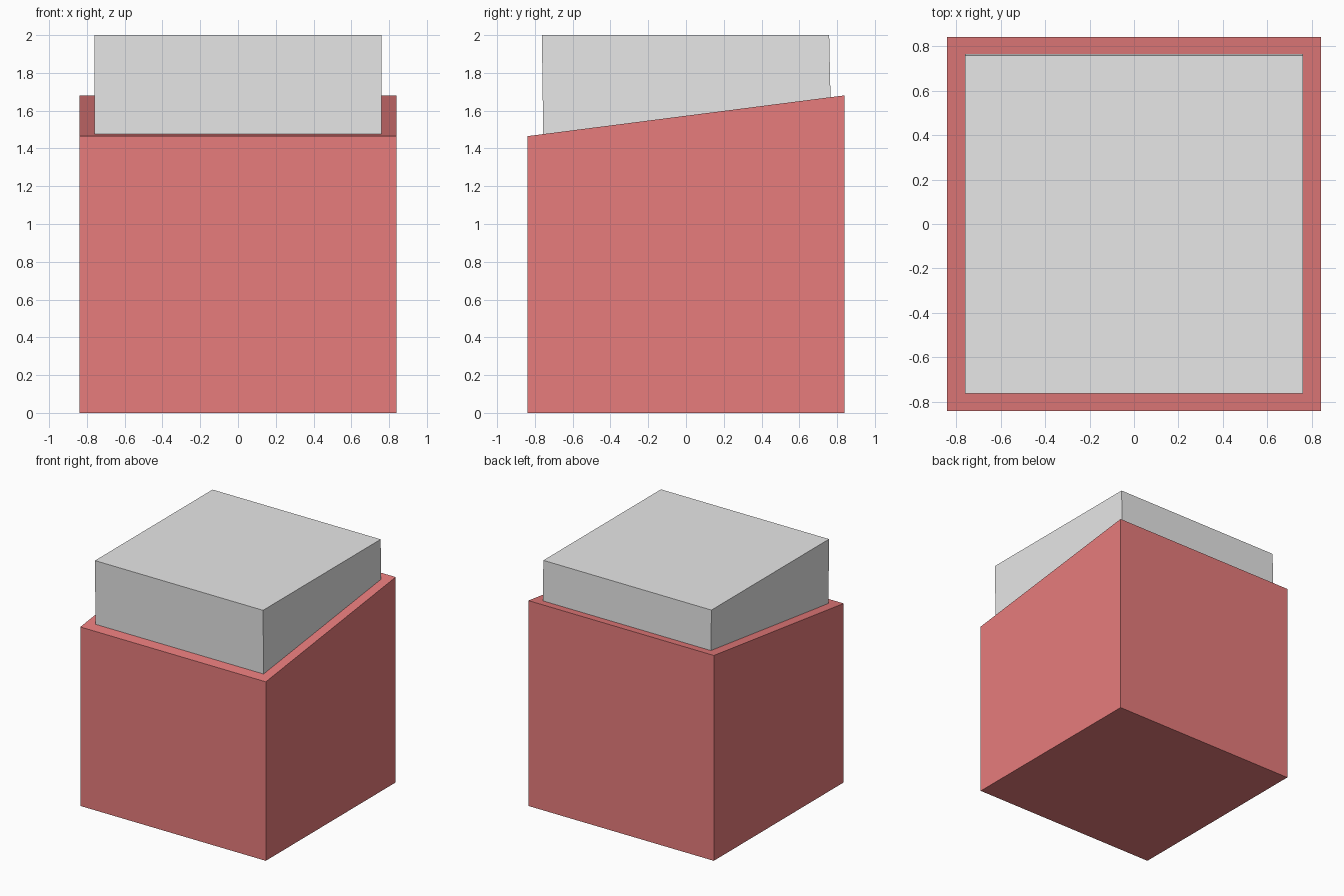
import bpy, bmesh

if "Cube" in bpy.data.objects:
    bpy.data.objects.remove(bpy.data.objects["Cube"])


def material(name, rgb):
    m = bpy.data.materials.new(name)
    m.diffuse_color = (*rgb, 1.0)
    m.use_nodes = True
    m.node_tree.nodes["Principled BSDF"].inputs["Base Color"].default_value = m.diffuse_color
    return m


def slope(y):
    # height of the sloping shoulder at depth y
    return 1.573 + 0.1285 * y


def block(name, half_x, y_low, y_high, z_low, z_high, mat):
    # unit cube reshaped: y ranges and heights differ for bottom and top
    bm = bmesh.new()
    bmesh.ops.create_cube(bm, size=2)
    for v in bm.verts:
        ys, zf = (y_high, z_high) if v.co.z > 0 else (y_low, z_low)
        y = ys[1] if v.co.y > 0 else ys[0]
        v.co = (v.co.x * half_x, y, zf(y))
    mesh = bpy.data.meshes.new(name)
    bm.to_mesh(mesh)
    bm.free()
    mesh.materials.append(mat)
    obj = bpy.data.objects.new(name, mesh)
    bpy.context.collection.objects.link(obj)
    return obj


red = material("red", (0.8, 0.2, 0.2))
grey = material("light grey", (0.8, 0.8, 0.8))

# Red body with a sloping top
block("body", 0.84, (-0.84, 0.84), (-0.84, 0.84), lambda y: 0.0, slope, red)

# Grey cap rising from the slope to a level top, leaning slightly forward
block("cap", 0.761, (-0.756, 0.765), (-0.763, 0.758), slope, lambda y: 2.0, grey)
